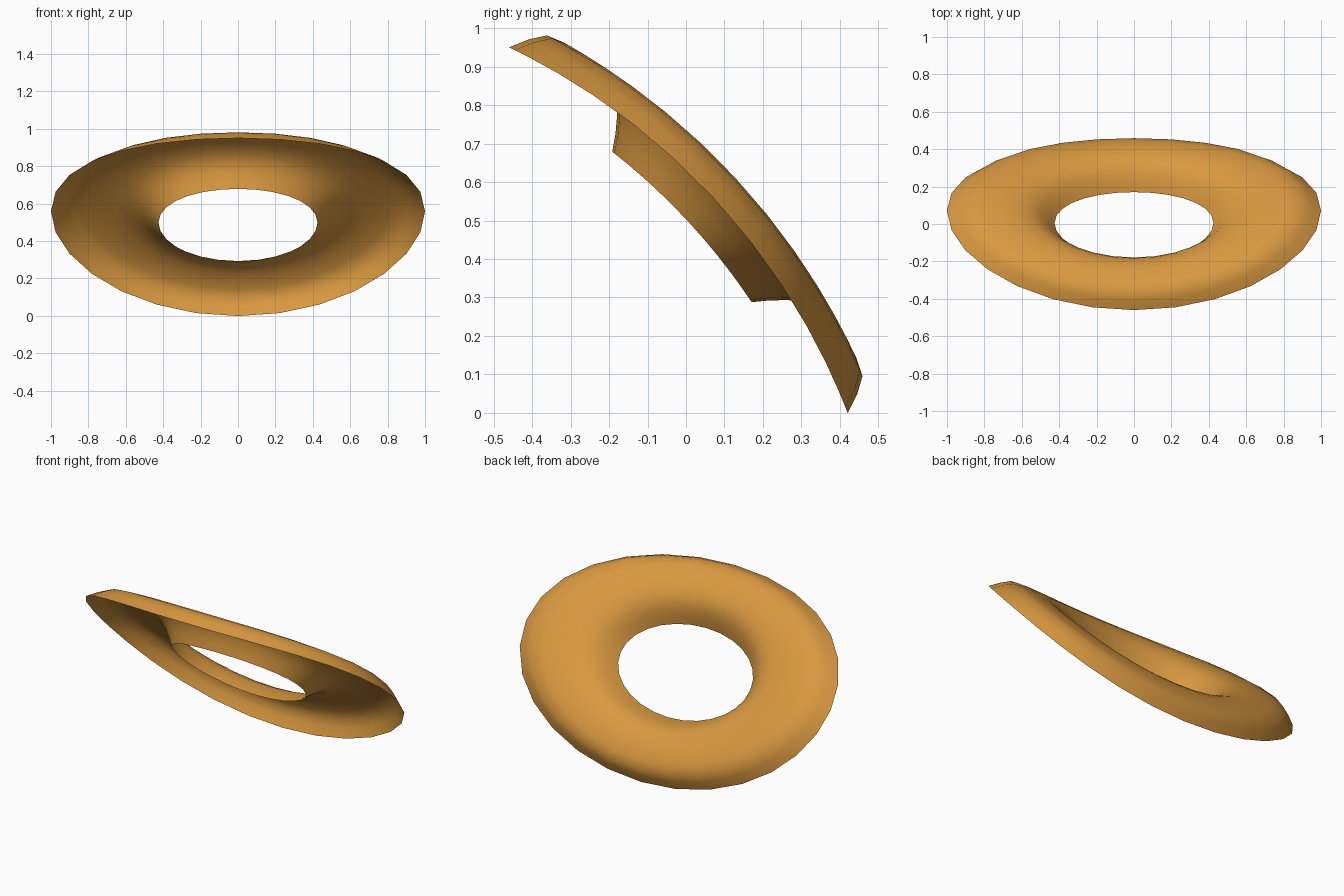
import bpy, bmesh, math

if "Cube" in bpy.data.objects:
    bpy.data.objects.remove(bpy.data.objects["Cube"])

SIDES = 28
BEND_Y, BEND_Z, BEND_R = -1.215, -0.632, 1.753   # axis and radius of the bend
MID, HALF = math.radians(42.8), math.radians(21.7)

# cross-section of the open channel: (fraction of outer ellipse, height above rim)
PROFILE = [(1.0, 0.0), (0.945, 0.041), (0.89, 0.072), (0.82, 0.077), (0.74, 0.075),
           (0.66, 0.066), (0.59, 0.048), (0.54, 0.025), (0.50, -0.005),
           (0.46, -0.047), (0.425, -0.09)]

mat = bpy.data.materials.new("warm orange")
mat.diffuse_color = (0.70, 0.32, 0.052, 1)
mat.use_nodes = True
mat.node_tree.nodes["Principled BSDF"].inputs["Base Color"].default_value = mat.diffuse_color


def bent(r, n, a):
    """Point on the elliptical ring, wrapped round the bend axis."""
    ang = MID + HALF * r * math.sin(a)
    rad = BEND_R + n
    return (r * math.cos(a), BEND_Y + rad * math.cos(ang), BEND_Z + rad * math.sin(ang))


# bent oval ring: thin sheet, hollow towards the front
bm = bmesh.new()
rings = [[bm.verts.new(bent(r, n, 2 * math.pi * i / SIDES)) for i in range(SIDES)]
         for r, n in PROFILE]
for outer, inner in zip(rings, rings[1:]):
    for i in range(SIDES):
        j = (i + 1) % SIDES
        f = bm.faces.new((outer[i], inner[i], inner[j], outer[j]))
        f.smooth = True
bm.normal_update()
# make normals face the rounded back side
if sum(f.normal.y + f.normal.z for f in bm.faces) < 0:
    bmesh.ops.reverse_faces(bm, faces=bm.faces[:])
mesh = bpy.data.meshes.new("oval_ring")
bm.to_mesh(mesh)
bm.free()
mesh.materials.append(mat)
ring = bpy.data.objects.new("oval_ring", mesh)
bpy.context.collection.objects.link(ring)
